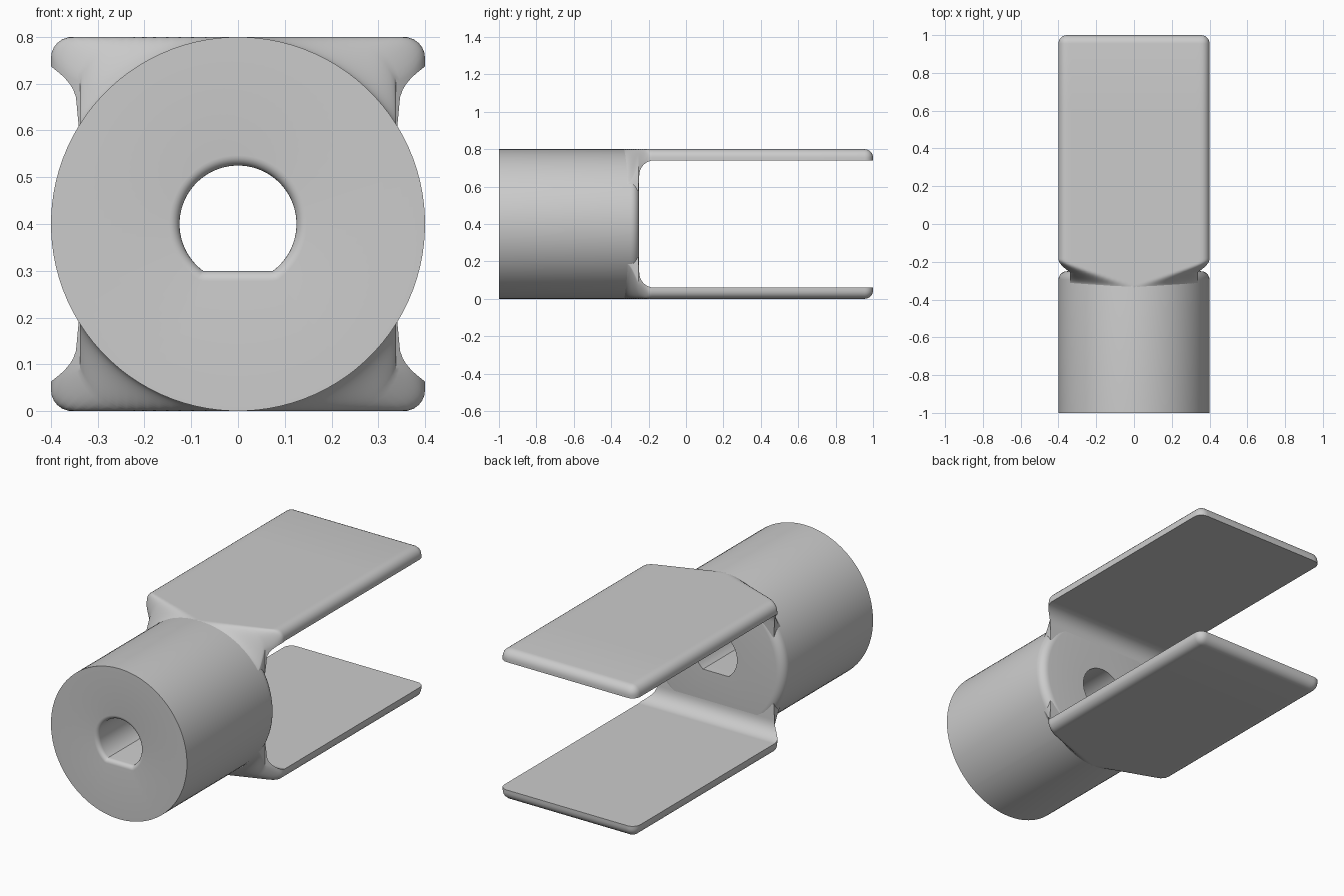
import bpy, bmesh, math

if "Cube" in bpy.data.objects:
    bpy.data.objects.remove(bpy.data.objects["Cube"], do_unlink=True)

grey = bpy.data.materials.new("plain grey")
grey.use_nodes = True
colour = (0.6, 0.6, 0.6, 1)
grey.diffuse_color = colour
grey.node_tree.nodes["Principled BSDF"].inputs["Base Color"].default_value = colour

R = 0.4          # hub radius, half plate width, and hub axis height
EDGE = 0.045     # rounding of outer edges
UNDER = 0.74     # inner face of the plate
FILLET = 0.08    # inner fillet between plate and hub
HUB_BACK = -0.25


def loft(name, rings, closed):
    """Skin rings of equal length; closed joins last to first, else caps the ends."""
    bm = bmesh.new()
    rows = [[bm.verts.new(p) for p in ring] for ring in rings]
    pairs = list(zip(rows, rows[1:])) + ([(rows[-1], rows[0])] if closed else [])
    for a, b in pairs:
        for i in range(len(a)):
            j = (i + 1) % len(a)
            bm.faces.new((a[i], a[j], b[j], b[i]))
    if not closed:
        bm.faces.new(rows[0])
        bm.faces.new(rows[-1])
    bmesh.ops.recalc_face_normals(bm, faces=bm.faces)
    mesh = bpy.data.meshes.new(name)
    bm.to_mesh(mesh)
    bm.free()
    mesh.materials.append(grey)
    obj = bpy.data.objects.new(name, mesh)
    bpy.context.collection.objects.link(obj)
    bpy.ops.object.select_all(action="DESELECT")
    obj.select_set(True)
    bpy.context.view_layer.objects.active = obj
    bpy.ops.object.shade_smooth_by_angle(angle=math.radians(35))


def smooth(t):
    t = min(1, max(0, t))
    return t * t * (3 - 2 * t)


# Hub: round outside, D-shaped bore with a flared front rim
corner = math.asin(0.8)
angles = sorted([math.tau * (i + 0.5) / 96 for i in range(96)]
                + [math.pi + corner, math.tau - corner])


def circle(r, y):
    return [(r * math.cos(a), y, R + r * math.sin(a)) for a in angles]


def bore(grow, y):
    ring = []
    for a in angles:
        r = 0.125 + grow
        if math.sin(a) < 0:
            r = min(r, (0.1 + grow) / -math.sin(a))
        ring.append((r * math.cos(a), y, R + r * math.sin(a)))
    return ring


quarter = [i * math.pi / 12 for i in range(7)]
hub = [bore(0.022 * (1 - math.cos(q)), -0.978 - 0.022 * math.sin(q)) for q in quarter]
hub += [circle(R, -1)]
hub += [circle(R - EDGE * (1 - math.cos(q)), HUB_BACK - EDGE * (1 - math.sin(q)))
        for q in quarter]
hub += [bore(0, HUB_BACK)]
loft("hub", hub, True)


# Arms: flat plate whose neck blends down into the hub
def half_width(y):
    if y > 1 - EDGE:
        return R - EDGE + math.sqrt(max(0, EDGE ** 2 - (y - 1 + EDGE) ** 2))
    return 0.338 + 0.062 * math.sqrt(smooth((y + 0.255) / 0.07))


def top_height(x, y):
    x = abs(x)
    side = R if y > 1 - EDGE else half_width(y)
    a, b = max(0, x - side + EDGE), max(0, y - 1 + EDGE)
    plate = 2 * R - EDGE + math.sqrt(max(0, EDGE ** 2 - a * a - b * b))
    round_part = R + math.sqrt(max(0, R * R - x * x)) - 0.002
    start, end = -0.345 + 0.08 * x, -0.335 + 0.36 * x
    t = smooth((y - start) / (end - start))
    return round_part + (plate - round_part) * t


def under_height(y):
    centre = HUB_BACK + FILLET
    if y < HUB_BACK:
        return 0.58
    if y < centre:
        return UNDER - FILLET + math.sqrt(max(0, FILLET ** 2 - (y - centre) ** 2))
    return UNDER


n = 18
across = [math.sin(math.pi / 2 * k / n) for k in range(-n, n + 1)]
stations = [-0.345 + 0.005 * i for i in range(40)] + [0.2, 0.6]
stations += [HUB_BACK + 0.001]
stations += [1 - EDGE + EDGE * math.sin(q) for q in quarter]
stations.sort()

for name, flip in (("upper_arm", 1), ("lower_arm", -1)):
    rings = []
    for y in stations:
        w, low = half_width(y), under_height(y)
        ring = [(u * w, y, top_height(u * w, y)) for u in across]
        ring += [(u * w, y, min(low, top_height(u * w, y) - 0.004)) for u in reversed(across)]
        rings.append([(x, y, R + flip * (z - R)) for x, y, z in ring])
    loft(name, rings, False)
